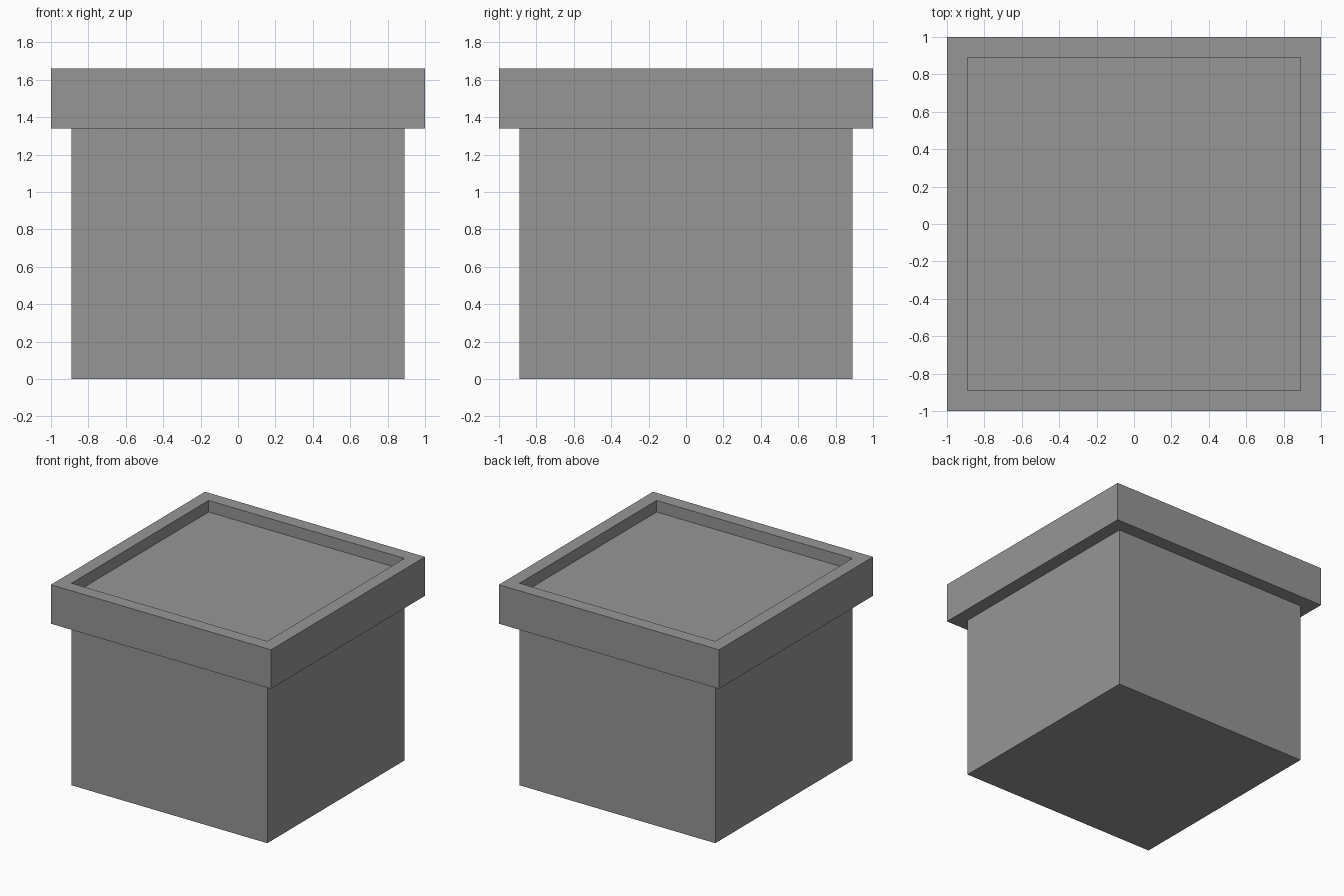
import bpy
import bmesh

if "Cube" in bpy.data.objects:
    bpy.data.objects.remove(bpy.data.objects["Cube"], do_unlink=True)

GREY = (0.305, 0.305, 0.305, 1.0)
grey = bpy.data.materials.new("plain_grey")
grey.use_nodes = True
grey.diffuse_color = GREY
grey.node_tree.nodes["Principled BSDF"].inputs["Base Color"].default_value = GREY

BODY, RIM = 0.89, 1.0                        # half widths
RIM_BASE, FLOOR, TOP = 1.34, 1.565, 1.66     # heights


def square_loft(name, profile, cap_start=False, cap_end=False):
    """Skin square rings given as (half width, height) pairs."""
    bm = bmesh.new()
    corners = [(-1, -1), (1, -1), (1, 1), (-1, 1)]
    rings = [[bm.verts.new((cx * r, cy * r, z)) for cx, cy in corners]
             for r, z in profile]
    for low, high in zip(rings, rings[1:]):
        for i in range(4):
            j = (i + 1) % 4
            bm.faces.new((low[i], low[j], high[j], high[i]))
    if cap_start:
        bm.faces.new(rings[0][::-1])
    if cap_end:
        bm.faces.new(rings[-1])
    mesh = bpy.data.meshes.new(name)
    bm.to_mesh(mesh)
    bm.free()
    mesh.materials.append(grey)
    obj = bpy.data.objects.new(name, mesh)
    bpy.context.collection.objects.link(obj)
    return obj


# Box body, closed underneath
square_loft("planter_body", [(BODY, 0), (BODY, RIM_BASE)], cap_start=True)

# Overhanging rim with a shallow recessed floor
square_loft("planter_rim",
            [(BODY, RIM_BASE), (RIM, RIM_BASE), (RIM, TOP), (BODY, TOP), (BODY, FLOOR)],
            cap_end=True)
